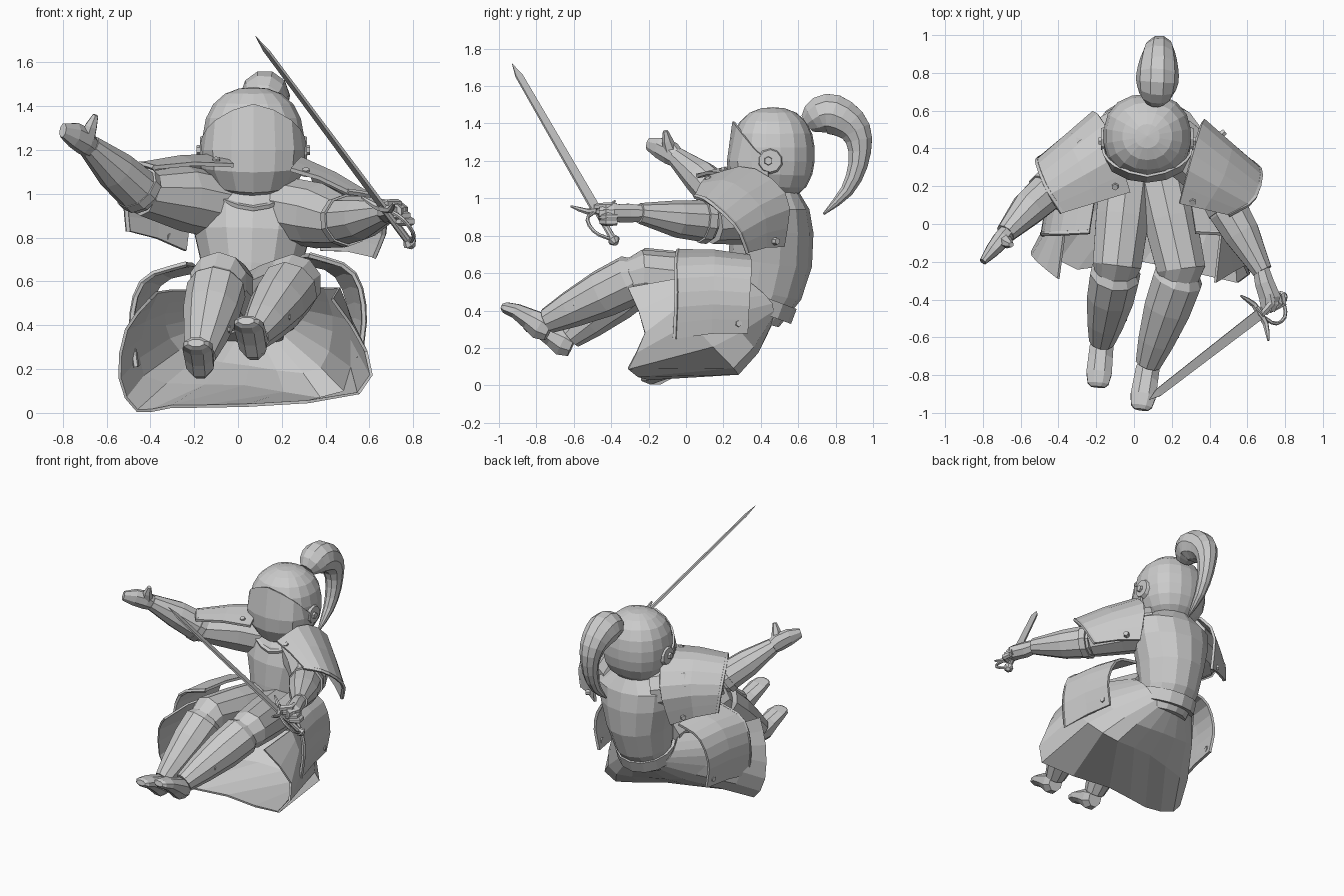
import bpy, bmesh, math
from mathutils import Vector as V


def make(name, verts, faces):
    bm = bmesh.new()
    vs = [bm.verts.new(v) for v in verts]
    for f in faces:
        bm.faces.new([vs[i] for i in f])
    bmesh.ops.recalc_face_normals(bm, faces=bm.faces)
    me = bpy.data.meshes.new(name)
    bm.to_mesh(me)
    bm.free()
    ob = bpy.data.objects.new(name, me)
    bpy.context.collection.objects.link(ob)
    return ob


def smooth_path(pts, n):
    # Catmull-Rom resampling to n points
    p = [V(q) for q in pts]
    p = [2 * p[0] - p[1]] + p + [2 * p[-1] - p[-2]]
    out = []
    for k in range(n):
        u = k / (n - 1) * (len(pts) - 1)
        i = min(int(u), len(pts) - 2)
        t = u - i
        a, b, c, d = p[i:i + 4]
        out.append(0.5 * (2 * b + (c - a) * t + (2 * a - 5 * b + 4 * c - d) * t * t
                          + (3 * b - a - 3 * c + d) * t ** 3))
    return out


def tube(name, path, radii, sides=10, ref=(0, 0, 1)):
    # capped tube; each radius is a number or (sideways, upwards)
    p = [V(q) for q in path]
    n, verts, faces = len(p), [], []
    for i, c in enumerate(p):
        t = (p[min(i + 1, n - 1)] - p[max(i - 1, 0)]).normalized()
        s = t.cross(V(ref)).normalized()
        u = s.cross(t)
        r = radii[i] if isinstance(radii, (list, tuple)) else radii
        a, b = r if isinstance(r, tuple) else (r, r)
        for k in range(sides):
            w = math.tau * (k + 0.5) / sides
            verts.append(c + s * a * math.cos(w) + u * b * math.sin(w))
    for i in range(n - 1):
        for k in range(sides):
            j = (k + 1) % sides
            faces.append((i * sides + k, i * sides + j, (i + 1) * sides + j, (i + 1) * sides + k))
    faces += [tuple(range(sides)), tuple(range((n - 1) * sides, n * sides))]
    return make(name, verts, faces)


def sheet(name, rows, n=9, thick=0.018):
    # thin plate lofted through several arcs
    rs = [smooth_path(r, n) for r in rows]
    faces = [(i * n + k, i * n + k + 1, (i + 1) * n + k + 1, (i + 1) * n + k)
             for i in range(len(rs) - 1) for k in range(n - 1)]
    ob = make(name, [v for r in rs for v in r], faces)
    m = ob.modifiers.new("thickness", 'SOLIDIFY')
    m.thickness, m.offset = thick, 0
    return ob


def rivet(name, at, axis, r=0.022):
    a = V(axis).normalized() * 0.015
    ref = (0, 0, 1) if abs(a.z) < 0.012 else (0, 1, 0)
    tube(name, [V(at) - a, V(at) + a], [r, r * 0.8], 6, ref)


def plate(name, inner, outer, rivet_at, rivet_axis):
    mid = [(V(a) + V(b)) / 2 + V((0, 0, 0.012)) for a, b in zip(inner, outer)]
    sheet(name, [inner, mid, outer])
    tube(name + "_rim", smooth_path(outer, 9), 0.014, 5, (0.3, 0.8, 0.5))
    rivet(name + "_rivet", rivet_at, rivet_axis)


# torso, waist belt and collar
tube("torso", [(0.05, 0.38, 0.34), (0.05, 0.42, 0.5), (0.06, 0.45, 0.66), (0.065, 0.46, 0.83),
               (0.07, 0.47, 0.95), (0.07, 0.47, 1.04)],
     [(0.16, 0.12), (0.2, 0.2), (0.23, 0.225), (0.275, 0.222), (0.29, 0.19), (0.15, 0.13)], 14, (0, 1, 0))
tube("belt", [(0.05, 0.37, 0.4), (0.05, 0.4, 0.48)], [(0.21, 0.205)] * 2, 14, (0.0, 1, -0.1))
sheet("collar", [[(-0.14, 0.34, 0.995), (0.07, 0.255, 0.93), (0.28, 0.34, 0.995)],
                 [(-0.1, 0.38, 1.01), (0.07, 0.31, 0.95), (0.24, 0.38, 1.01)]], 7)

# helmet, a slightly boxy sphere
bpy.ops.mesh.primitive_uv_sphere_add(segments=18, ring_count=11, radius=1, location=(0.07, 0.465, 1.235))
head = bpy.context.object
head.name = "helmet"
for v in head.data.vertices:
    v.co /= sum(abs(c) ** 2.35 for c in v.co) ** (1 / 2.35)
head.scale = (0.233, 0.224, 0.252)


# visor with peaked brow, centred on the helmet
def visor_row(w, ys, front, zs, zf):
    return [(0.07 - w, ys, zs), (0.07 - w * 0.75, front + 0.055, (zs + zf) / 2), (0.07, front, zf),
            (0.07 + w * 0.75, front + 0.055, (zs + zf) / 2), (0.07 + w, ys, zs)]

sheet("visor", [visor_row(0.228, 0.37, 0.255, 1.26, 1.41), visor_row(0.242, 0.44, 0.226, 1.2, 1.2),
                visor_row(0.232, 0.44, 0.232, 1.12, 1.1), visor_row(0.185, 0.43, 0.275, 1.04, 1.01),
                visor_row(0.1, 0.43, 0.36, 0.99, 0.98)], 9, 0.014)
for s in (-1, 1):
    x = 0.07 + s * 0.228
    tube("visor_hinge", [(x - s * 0.03, 0.45, 1.2), (x + s * 0.016, 0.45, 1.2)], [0.08, 0.06], 10)
    rivet("hinge_bolt", (x + s * 0.016, 0.44, 1.2), (s, 0, 0), 0.027)

# ponytail plume
tube("plume", smooth_path([(0.11, 0.65, 1.4), (0.12, 0.72, 1.445), (0.125, 0.79, 1.447), (0.13, 0.88, 1.395),
                           (0.135, 0.925, 1.31), (0.14, 0.92, 1.18), (0.14, 0.86, 1.04), (0.14, 0.735, 0.915)], 15),
     [0.055, 0.088, 0.104, 0.112, 0.113, 0.106, 0.096, 0.086, 0.075, 0.063, 0.055, 0.047, 0.037, 0.024, 0.006],
     10, (1, 0, 0))

# arms: right holds the sword, left reaches out
tube("upper_arm_right", [(0.2, 0.44, 0.93), (0.37, 0.3, 0.9), (0.49, 0.13, 0.87)], [0.15, 0.15, 0.115])
tube("forearm_right", [(0.47, 0.14, 0.87), (0.5, 0.07, 0.88), (0.57, -0.05, 0.89), (0.68, -0.25, 0.92)],
     [0.1, 0.11, 0.1, 0.055])
tube("cuff_right", [(0.48, 0.12, 0.875), (0.5, 0.08, 0.88)], 0.12)
tube("upper_arm_left", [(-0.06, 0.47, 0.94), (-0.25, 0.36, 0.98), (-0.44, 0.2, 1.0)], [0.15, 0.15, 0.1])
tube("forearm_left", [(-0.43, 0.2, 1.0), (-0.46, 0.17, 1.02), (-0.56, 0.08, 1.11), (-0.68, -0.05, 1.22)],
     [0.1, 0.105, 0.095, 0.055])
tube("cuff_left", [(-0.44, 0.19, 1.005), (-0.465, 0.165, 1.03)], 0.113)

# open left hand
tube("hand_left", [(-0.66, -0.03, 1.2), (-0.7, -0.08, 1.24), (-0.75, -0.14, 1.27), (-0.8, -0.2, 1.29)],
     [0.045, (0.05, 0.065), (0.04, 0.06), (0.02, 0.035)], 8)
tube("thumb_left", [(-0.69, -0.08, 1.25), (-0.67, -0.1, 1.31), (-0.65, -0.11, 1.36)], [0.04, 0.03, 0.014], 6, (0, 1, 0))

# right fist with fingers
tube("hand_right", [(0.67, -0.23, 0.92), (0.69, -0.31, 0.92), (0.72, -0.39, 0.92), (0.71, -0.46, 0.92)],
     [0.045, (0.055, 0.055), (0.062, 0.05), (0.04, 0.035)], 8)
for i in range(4):
    z, o = 0.955 - i * 0.027, i * 0.02
    tube("finger_right", [(0.72 + o, -0.37, z), (0.73 + o, -0.42, z), (0.68 + o, -0.475 + o / 2, z),
                          (0.65 + o, -0.44, z)], [0.02, 0.022, 0.02, 0.012], 6)

# sword
pommel, tip = V((0.785, -0.385, 0.775)), V((0.08, -0.93, 1.72))
d = (tip - pommel).normalized()
g = V((0.13, -0.2, -0.03))
g = (g - d * g.dot(d)).normalized()
guard = pommel + d * 0.22
tube("sword_grip", [pommel, guard], 0.018, 8, g)
tube("sword_pommel", [pommel - d * 0.025, pommel, pommel + d * 0.025], [0.015, 0.034, 0.02], 8, g)
tube("sword_blade", [guard, guard + d * 0.05, tip - d * 0.09, tip],
     [(0.01, 0.04), (0.01, 0.04), (0.008, 0.03), (0.001, 0.001)], 4, g)
tube("cross_guard", smooth_path([guard + g * 0.14 + d * 0.05, guard + g * 0.06, guard, guard - g * 0.06,
                                 guard - g * 0.14 + d * 0.05], 9),
     [0.006, 0.013, 0.016, 0.018, 0.022, 0.018, 0.016, 0.013, 0.006], 6, d.cross(g))
h = (g + V((0.12, 0, 0))).normalized()
tube("knuckle_bow", smooth_path([guard, guard + h * 0.09 - d * 0.05, guard + h * 0.09 - d * 0.15, pommel], 9),
     0.01, 6, d.cross(h))

# shoulder plates
plate("pauldron_right", [(0.24, 0.11, 1.11), (0.3, 0.34, 1.16), (0.36, 0.54, 1.0), (0.38, 0.52, 0.74)],
      [(0.5, 0.05, 1.01), (0.63, 0.13, 0.98), (0.67, 0.27, 0.85), (0.62, 0.33, 0.71)],
      (0.31, 0.12, 1.1), (0, -0.6, 1))
rivet("pauldron_back_rivet", (0.47, 0.48, 0.77), (1, 0.8, 0))
plate("pauldron_left", [(-0.02, 0.17, 1.13), (-0.1, 0.42, 1.17), (-0.2, 0.59, 1.0), (-0.24, 0.53, 0.74)],
      [(-0.38, 0.06, 1.12), (-0.46, 0.19, 1.13), (-0.51, 0.32, 1.0), (-0.5, 0.35, 0.83)],
      (-0.1, 0.2, 1.15), (0, -0.4, 1))
rivet("pauldron_back_rivet", (-0.32, 0.49, 0.8), (-1, 0.8, 0))

# hip plates, mirrored about the slightly offset body centre
for side, s, dz in (("right", 1, 0), ("left", -1, -0.04)):
    def q(x, y, z):
        return (0.045 + s * x, y, z + dz)
    plate("hip_plate_" + side, [q(0.22, 0.34, 0.69), q(0.39, 0.35, 0.64), q(0.465, 0.34, 0.47), q(0.44, 0.33, 0.28)],
          [q(0.28, -0.04, 0.72), q(0.47, -0.05, 0.65), q(0.53, -0.05, 0.47), q(0.51, -0.06, 0.25)],
          q(0.46, 0.28, 0.33), (s, 0.3, 0))

# legs: hip, knee, ankle, toe
legs = {"right": ((0.13, 0.3, 0.52), (0.25, -0.24, 0.59), (0.075, -0.74, 0.345), (0.04, -0.965, 0.415)),
        "left": ((-0.03, 0.3, 0.52), (-0.09, -0.22, 0.6), (-0.17, -0.62, 0.26), (-0.19, -0.845, 0.315))}
for side, pts in legs.items():
    hip, knee, ankle, toe = map(V, pts)
    shin = (ankle - knee).normalized()
    tube("thigh_" + side, [hip, hip.lerp(knee, 0.5), knee, knee + shin * 0.06], [0.15, 0.148, 0.135, 0.11])
    tube("greave_" + side, [knee + shin * 0.02, knee + shin * 0.06, knee.lerp(ankle, 0.4),
                            knee.lerp(ankle, 0.75), ankle], [0.11, 0.137, 0.13, 0.1, 0.07], 10)
    rivet("greave_buckle", knee.lerp(ankle, 0.7) + V((0.095, 0, 0.02)), (1, 0, 0), 0.02)
    f = toe - ankle
    down = V((0, -0.25, -0.95))
    tube("boot_" + side, [ankle - f * 0.1 + down * 0.05, ankle + f * 0.12 + down * 0.04, ankle + f * 0.4 + down * 0.02,
                          ankle + f * 0.75, toe, toe + f * 0.08],
         [(0.05, 0.06), (0.068, 0.078), (0.07, 0.06), (0.073, 0.042), (0.06, 0.032), (0.04, 0.018)], 8)

# cloth skirt, open at the front, draped below the legs and tucked in on the left
sheet("skirt", [
    [(-0.15, 0.3, 0.56), (-0.17, 0.42, 0.45), (-0.08, 0.45, 0.37), (0.05, 0.46, 0.34), (0.18, 0.46, 0.36),
     (0.27, 0.45, 0.45), (0.25, 0.3, 0.58)],
    [(-0.3, 0.12, 0.56), (-0.34, 0.16, 0.42), (-0.25, 0.29, 0.27), (0.05, 0.36, 0.21), (0.36, 0.37, 0.19),
     (0.44, 0.2, 0.4), (0.4, 0.12, 0.57)],
    [(-0.37, -0.06, 0.55), (-0.44, -0.02, 0.37), (-0.41, 0.05, 0.15), (0.03, 0.2, 0.12), (0.46, 0.27, 0.075),
     (0.52, 0.0, 0.37), (0.46, -0.04, 0.57)],
    [(-0.4, -0.29, 0.52), (-0.51, -0.2, 0.38), (-0.54, -0.15, 0.16), (-0.46, -0.14, 0.01), (-0.3, -0.24, 0.03),
     (0.05, -0.2, 0.035), (0.55, -0.31, 0.09), (0.585, -0.22, 0.28), (0.43, -0.31, 0.52)]], 17, 0.014)
